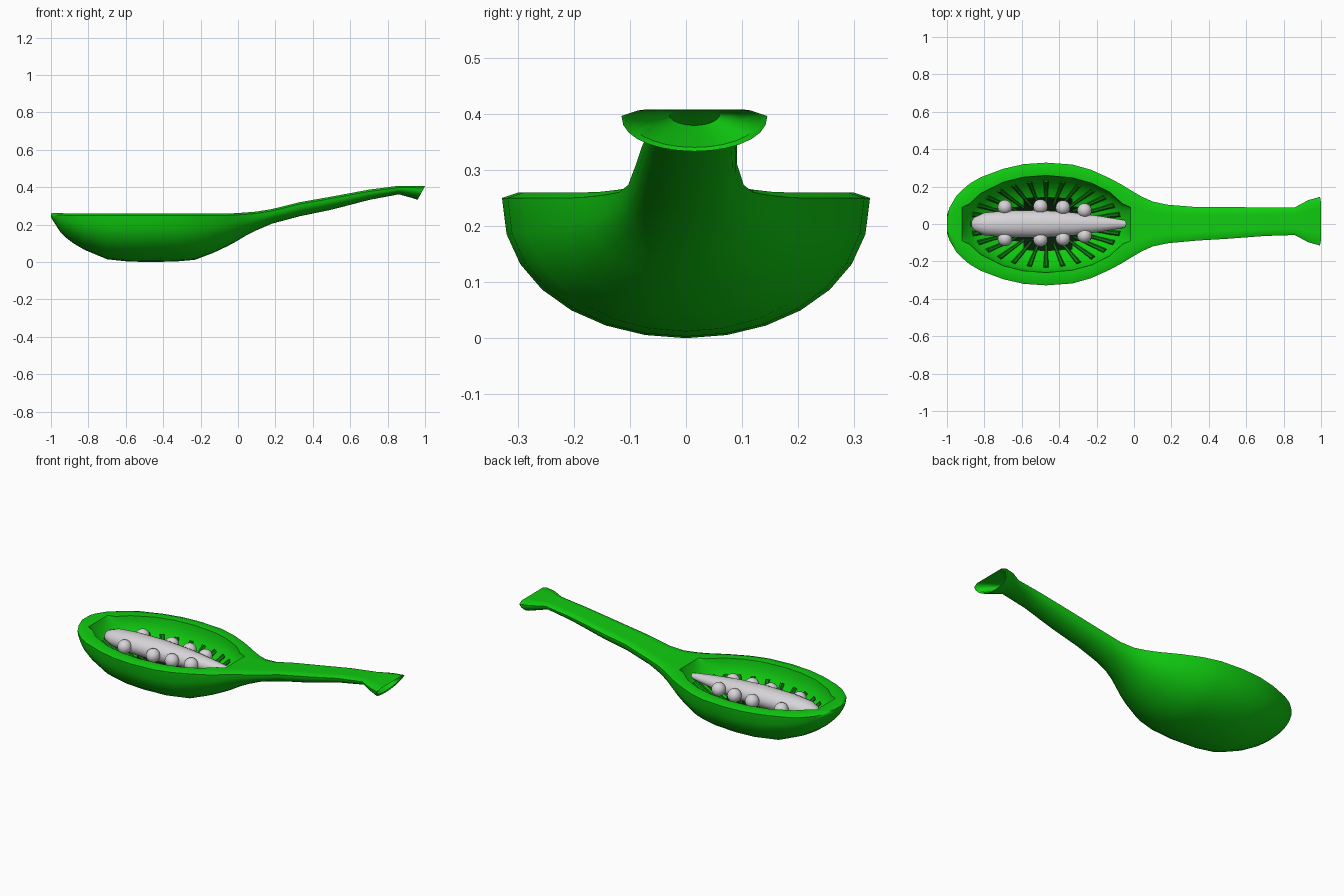
import bpy, bmesh
from math import sin, cos, pi, sqrt, radians
from mathutils import Vector

if "Cube" in bpy.data.objects:
    bpy.data.objects.remove(bpy.data.objects["Cube"])


def material(name, color):
    mat = bpy.data.materials.new(name)
    mat.use_nodes = True
    mat.diffuse_color = (*color, 1)
    bsdf = next(n for n in mat.node_tree.nodes if n.type == "BSDF_PRINCIPLED")
    bsdf.inputs["Base Color"].default_value = (*color, 1)
    return mat


green = material("leaf green", (0.005, 0.6, 0.005))
dark_green = material("dark green", (0.004, 0.22, 0.004))
black = material("green black", (0.002, 0.012, 0.002))
pale = material("pale grey", (0.68, 0.66, 0.68))


def smooth(obj, angle):
    bpy.ops.object.select_all(action="DESELECT")
    obj.select_set(True)
    bpy.context.view_layer.objects.active = obj
    bpy.ops.object.shade_smooth_by_angle(angle=radians(angle))


def loft(name, rings, mats, angle=45):
    """Skin closed rings of points and cap both ends."""
    bm = bmesh.new()
    loops = [[bm.verts.new(p) for p in ring] for ring in rings]
    n = len(loops[0])
    for a, b in zip(loops, loops[1:]):
        for i in range(n):
            j = (i + 1) % n
            bm.faces.new((a[i], a[j], b[j], b[i]))
    bm.faces.new(loops[0])
    bm.faces.new(loops[-1])
    bmesh.ops.recalc_face_normals(bm, faces=bm.faces)
    mesh = bpy.data.meshes.new(name)
    bm.to_mesh(mesh)
    bm.free()
    obj = bpy.data.objects.new(name, mesh)
    bpy.context.collection.objects.link(obj)
    for mat in mats:
        mesh.materials.append(mat)
    smooth(obj, angle)
    return obj


# Hollow of the bowl, an ellipsoid below the rim
MID, LONG, WIDE, DEEP, RIM = -0.47, 0.45, 0.26, 0.2, 0.255


def section(x, half, top, bottom, shear=0):
    """Closed cross-section: rounded underside, rim, then hollow or handle top."""
    cy = 0.015 * min(1, max(0, (x - 0.3) / 0.5))
    s = sqrt(max(0, 1 - ((x - MID) / LONG) ** 2))
    lip = min(0.03, half * 0.25)
    edge = top - 0.01
    inner = max(WIDE * s, half * 0.5) if s else half * 0.5
    inner = min(inner, half - lip * 1.3)
    pts = []
    for i in range(15):
        a = pi * i / 14
        pts.append((half * cos(a), edge - (edge - bottom) * sin(a) ** 0.9))
    pts.append((lip - half, top))
    for i in range(17):
        a = pi * i / 16
        pts.append((-inner * cos(a), top - 0.003 * (s > 0) - DEEP * s * sin(a)))
    pts.append((half - lip, top))
    return [Vector((x - shear * (top - z) / (top - bottom), cy + y, z)) for y, z in pts]


# Spoon body: x, half width, top, underside
rows = [
    (-1, .05, .26, .24), (-.985, .09, .262, .215), (-.95, .15, .262, .16),
    (-.92, .18, .26, .13), (-.88, .215, .26, .1), (-.82, .25, .26, .065),
    (-.7, .295, .26, .015), (-.59, .32, .26, .003), (-.47, .328, .26, 0),
    (-.33, .318, .26, .003), (-.23, .29, .26, .012), (-.13, .245, .26, .05),
    (-.06, .207, .26, .083), (-.02, .182, .261, .104), (.04, .147, .265, .14),
    (.1, .12, .27, .17), (.18, .103, .283, .205), (.33, .09, .32, .245),
    (.5, .085, .35, .28), (.7, .076, .387, .332), (.86, .074, .408, .362),
    (.93, .112, .408, .343), (1, .13, .406, .333, .04)]
rings = [section(*r) for r in rows]
# Recessed socket in the flared handle end
pivot = Vector((1, .015, .404))
for scale, push in ((.9, .002), (.62, .05), (.35, .1)):
    rings.append([Vector((p.x - push, pivot.y + (p.y - pivot.y) * scale,
                          pivot.z + (p.z - pivot.z) * scale)) for p in rings[22]])
body = loft("spoon_body", rings, [green, black], 50)
for f in body.data.polygons:
    if f.normal.z > 0.6 and f.center.z < 0.088 and f.center.x < 0:
        f.material_index = 1

# Tapered ribs running down the inside of the bowl
curve = bpy.data.curves.new("bowl_ribs", "CURVE")
curve.dimensions = "3D"
curve.bevel_depth = 0.013
curve.bevel_resolution = 1
curve.use_fill_caps = True
COUNT, STEPS = 28, 6
for k in range(COUNT):
    a = 2 * pi * k / COUNT
    spline = curve.splines.new("POLY")
    spline.points.add(STEPS - 1)
    for i, p in enumerate(spline.points):
        t = 0.42 + 0.48 * i / (STEPS - 1)
        z = RIM - DEEP * sqrt(1 - t * t) + 0.004
        p.co = (MID + LONG * t * cos(a), WIDE * t * sin(a), z, 1)
        p.radius = 0.5 + 0.6 * i / (STEPS - 1)
ribs = bpy.data.objects.new("bowl_ribs", curve)
bpy.context.collection.objects.link(ribs)
curve.materials.append(dark_green)
bpy.ops.object.select_all(action="DESELECT")
ribs.select_set(True)
bpy.context.view_layer.objects.active = ribs
bpy.ops.object.convert(target="MESH")
smooth(bpy.context.object, 50)

# Tapered core lying along the bowl
core = [(-.87, .012), (-.855, .035), (-.8, .06), (-.68, .072), (-.5, .074),
        (-.33, .062), (-.18, .042), (-.06, .022), (0, .006)]
loft("core", [[(x, r * cos(2 * pi * i / 16), .195 + r * .8 * sin(2 * pi * i / 16))
               for i in range(16)] for x, r in core], [pale])

# Seed balls in mirrored pairs beside the core
for n, (x, y) in enumerate([(-.69, .085), (-.5, .088), (-.38, .083), (-.265, .067)], 1):
    for side, name in ((1, "left"), (-1, "right")):
        bpy.ops.mesh.primitive_uv_sphere_add(
            segments=20, ring_count=12, radius=0.039, location=(x, side * y + .005, .2))
        ball = bpy.context.object
        ball.name = f"seed_{name}_{n}"
        ball.data.materials.append(pale)
        smooth(ball, 60)
